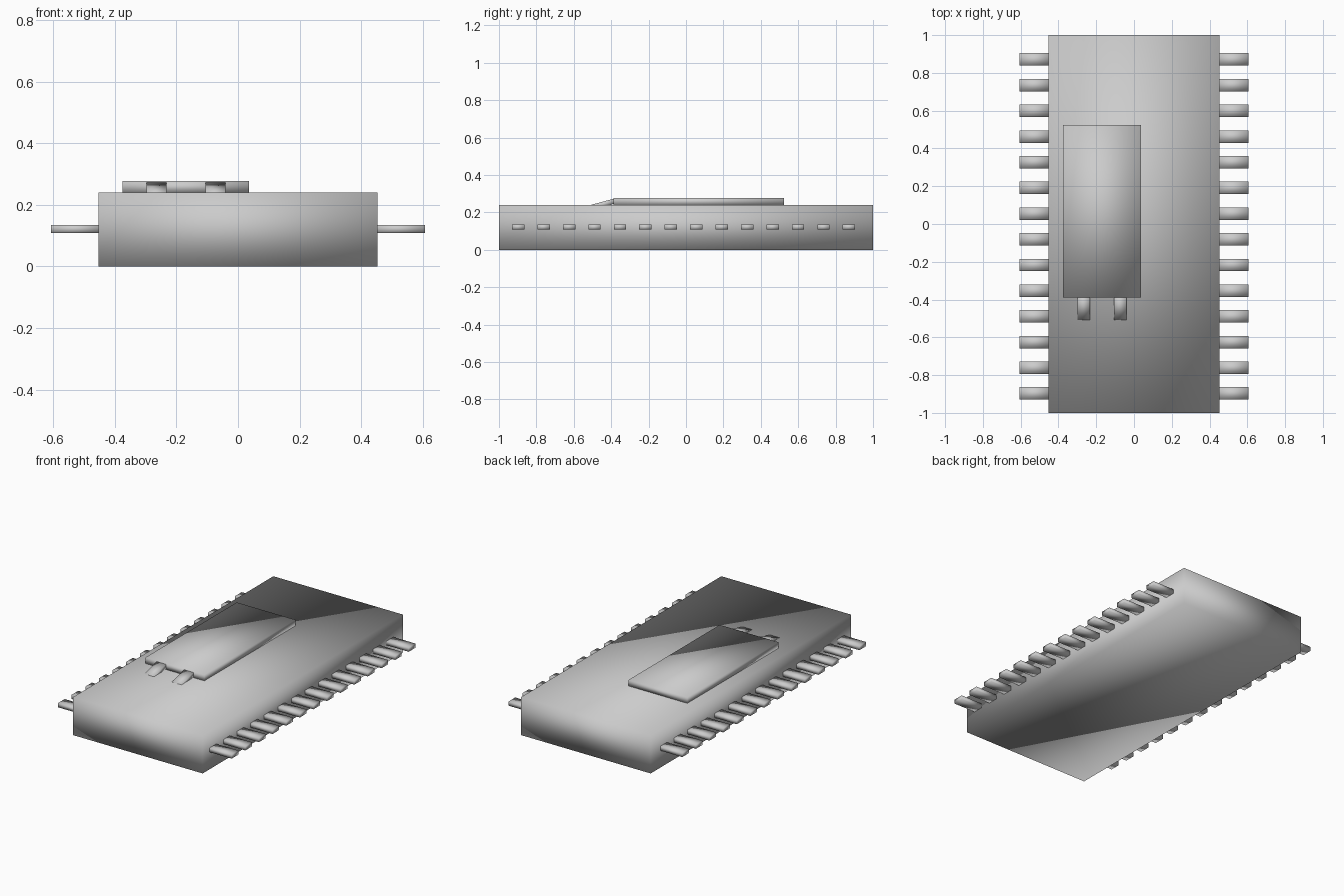
import bpy
from math import radians

if "Cube" in bpy.data.objects:
    bpy.data.objects.remove(bpy.data.objects["Cube"])


def box(name, lo, hi, tilt=0):
    """Smooth-shaded box between two corners, tilted about x through its centre."""
    centre = [(a + b) / 2 for a, b in zip(lo, hi)]
    bpy.ops.mesh.primitive_cube_add(size=1, location=centre)
    ob = bpy.context.object
    ob.name = name
    ob.scale = [b - a for a, b in zip(lo, hi)]
    bpy.ops.object.transform_apply(location=False, rotation=False, scale=True)
    ob.rotation_euler.x = radians(tilt)
    bpy.ops.object.shade_smooth()
    return ob


# Main package block
box("body", (-0.453, -1, 0), (0.453, 1, 0.24))

# Raised plate on the top face
box("top_plate", (-0.375, -0.388, 0.238), (0.036, 0.523, 0.278))

# Two sloping tabs at the front of the plate
for i, x in enumerate((-0.265, -0.073)):
    box(f"plate_tab_{i + 1}", (x - 0.033, -0.507, 0.2315),
        (x + 0.033, -0.371, 0.2585), tilt=15)

# Row of pins along each long side
PINS = 14
for side, label in ((-1, "left"), (1, "right")):
    for i in range(PINS):
        y = -0.897 + i * 0.1360
        x0, x1 = sorted((side * 0.44, side * 0.607))
        box(f"{label}_pin_{i + 1}", (x0, y - 0.033, 0.108), (x1, y + 0.033, 0.135))
